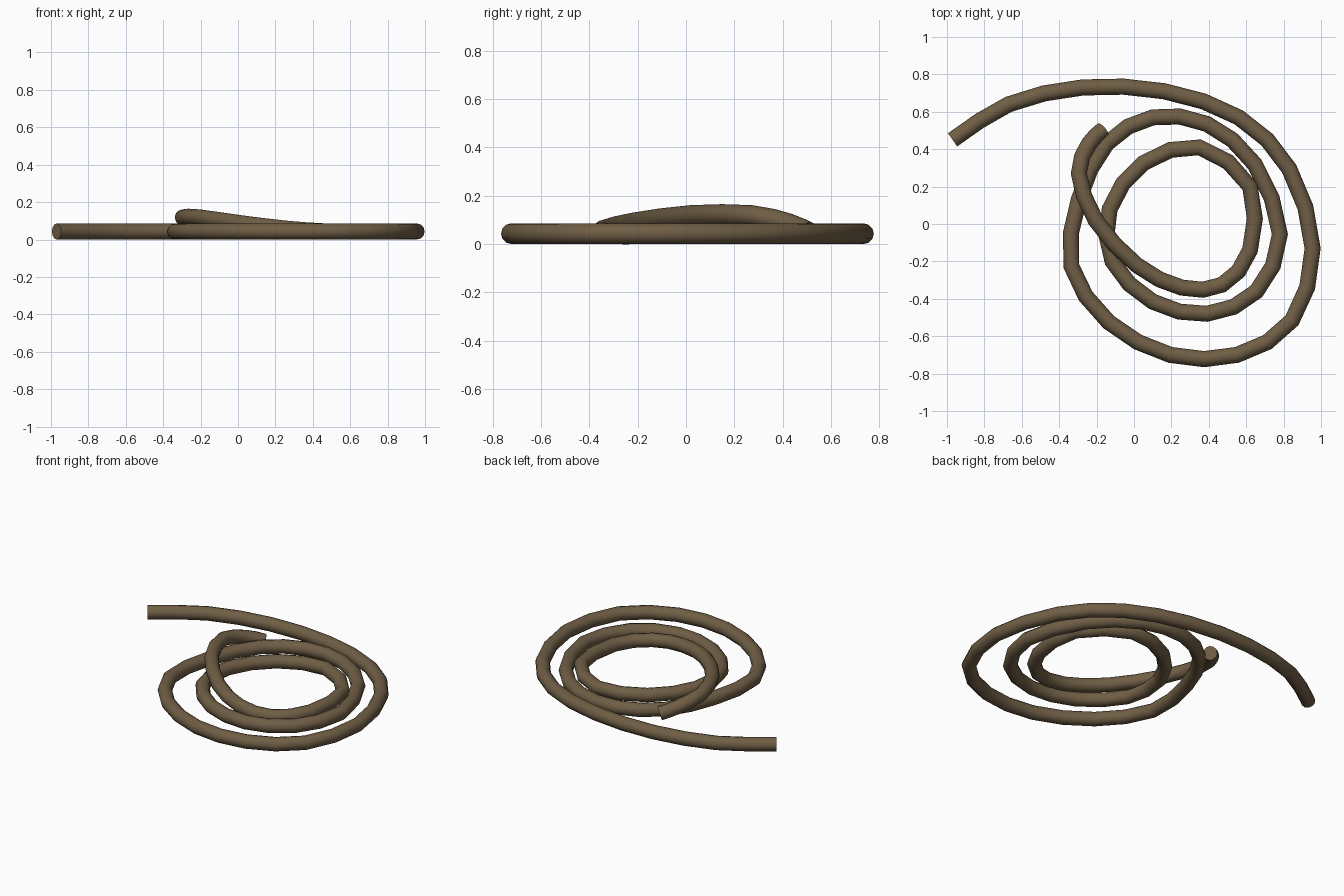
import bpy
from mathutils import Vector

if "Cube" in bpy.data.objects:
    bpy.data.objects.remove(bpy.data.objects["Cube"])

R = 0.043  # rope radius

# Centre line, sparse guide points from the loose tail inwards
outer_turn = [(-0.97, 0.45), (-0.67, 0.64), (-0.275, 0.73), (0.16, 0.71), (0.56, 0.57),
              (0.83, 0.295), (0.955, -0.13), (0.845, -0.515), (0.55, -0.70),
              (0.195, -0.70), (-0.135, -0.525), (-0.335, -0.225), (-0.295, 0.13)]
middle_turn = [(-0.145, 0.43), (0.10, 0.57), (0.39, 0.535), (0.645, 0.32), (0.78, -0.055),
               (0.655, -0.36), (0.39, -0.48), (0.10, -0.415), (-0.115, -0.20)]
inner_turn = [(-0.13, 0.08), (0.05, 0.325), (0.35, 0.41), (0.62, 0.20), (0.62, -0.14),
              (0.47, -0.325)]
# Inner end climbs over the coil and drops again
lifted_end = [(0.255, -0.34, 0.058), (0.015, -0.22, 0.087), (-0.205, 0.02, 0.118),
              (-0.295, 0.27, 0.118), (-0.24, 0.43, 0.083), (-0.165, 0.505, 0.05)]

guide = [Vector((x, y, R)) for x, y in outer_turn + middle_turn + inner_turn]
guide += [Vector(p) for p in lifted_end]


def refine(pts):
    """Insert one Catmull-Rom midpoint in every span."""
    ext = [2 * pts[0] - pts[1]] + pts + [2 * pts[-1] - pts[-2]]
    out = []
    for a, b, c, d in zip(ext, ext[1:], ext[2:], ext[3:]):
        out += [b, (9 * (b + c) - a - d) / 16]
    return out + [pts[-1]]


path = refine(guide)

# Rope: round profile swept along the path
curve = bpy.data.curves.new("rope", "CURVE")
curve.dimensions = "3D"
curve.twist_mode = "Z_UP"
curve.bevel_depth = R
curve.bevel_resolution = 4
curve.use_fill_caps = True
spline = curve.splines.new("POLY")
spline.points.add(len(path) - 1)
for point, co in zip(spline.points, path):
    point.co = (*co, 1)

rope = bpy.data.objects.new("coiled_rope", curve)
bpy.context.collection.objects.link(rope)
bpy.context.view_layer.objects.active = rope
rope.select_set(True)
bpy.ops.object.convert(target="MESH")
rope = bpy.context.object

# Weld the end caps, then smooth with sharp cap edges
bpy.ops.object.mode_set(mode="EDIT")
bpy.ops.mesh.select_all(action="SELECT")
bpy.ops.mesh.remove_doubles(threshold=0.0005)
bpy.ops.mesh.normals_make_consistent(inside=False)
bpy.ops.object.mode_set(mode="OBJECT")
bpy.ops.object.shade_smooth_by_angle(angle=1.0)

brown = bpy.data.materials.new("rope brown")
brown.diffuse_color = (0.16, 0.112, 0.06, 1)
brown.use_nodes = True
brown.node_tree.nodes["Principled BSDF"].inputs["Base Color"].default_value = brown.diffuse_color
rope.data.materials.clear()
rope.data.materials.append(brown)
